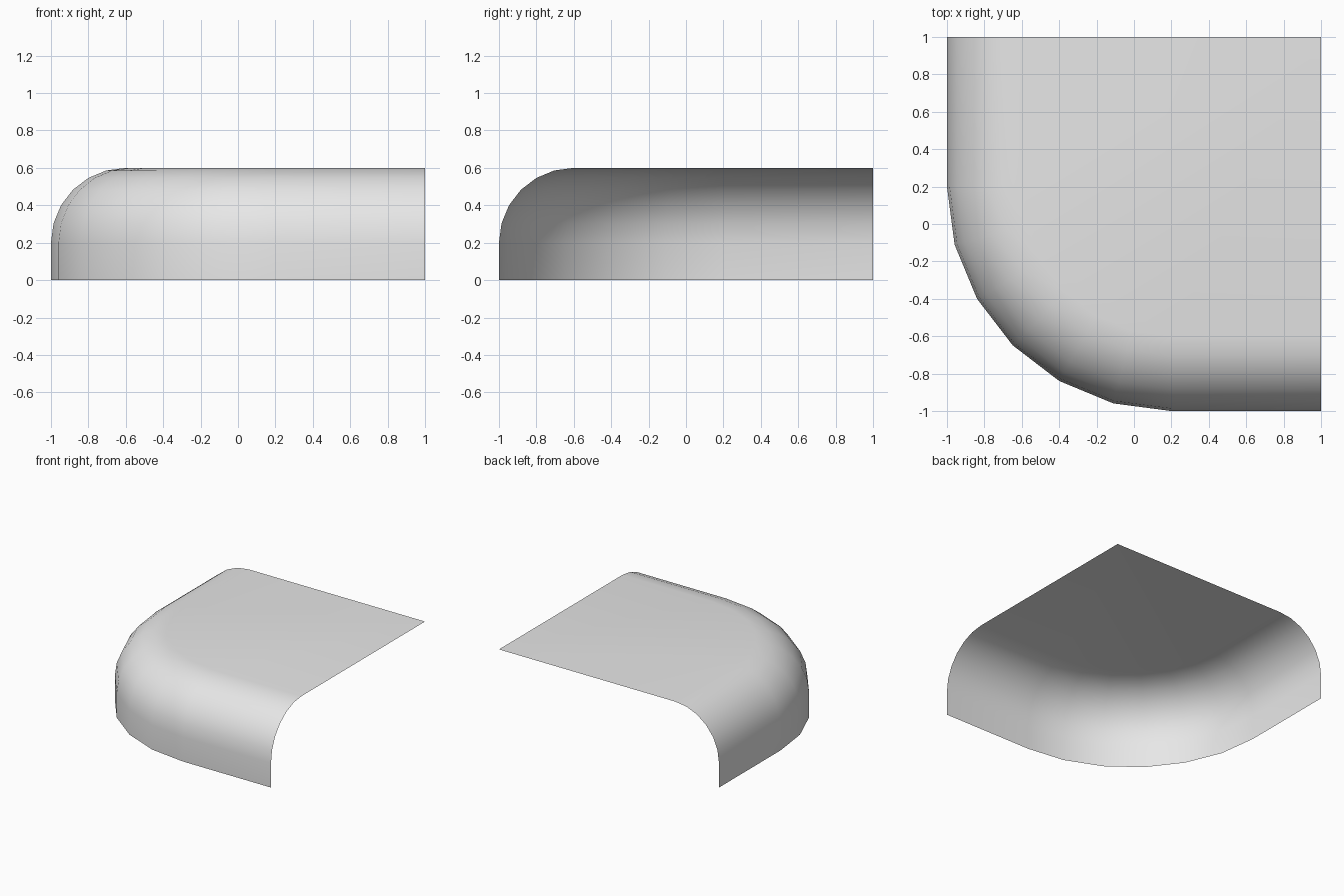
import bpy, bmesh, math

cube = bpy.data.objects.get("Cube")
if cube:
    bpy.data.objects.remove(cube, do_unlink=True)

HEIGHT, BEVEL = 0.6, 0.4      # shell height and rounded shoulder radius
CENTRE, RADIUS = 0.2, 1.2     # rounded corner in plan
STEPS = 6

grey = bpy.data.materials.new("light grey")
grey.use_nodes = True
colour = (0.8, 0.8, 0.8, 1)
grey.diffuse_color = colour
grey.node_tree.nodes["Principled BSDF"].inputs["Base Color"].default_value = colour

# Shoulder profile: inward offset and height
profile = [(0, 0)]
for i in range(STEPS + 1):
    a = math.pi / 2 * i / STEPS
    profile.append((BEVEL * (1 - math.cos(a)), HEIGHT - BEVEL + BEVEL * math.sin(a)))


def plan_row(offset):
    """Left wall, rounded corner and front wall at one inward offset."""
    r = RADIUS - offset
    row = [(CENTRE - r, 1)]
    for i in range(STEPS + 1):
        a = math.pi + math.pi / 2 * i / STEPS
        row.append((CENTRE + r * math.cos(a), CENTRE + r * math.sin(a)))
    return row + [(1, CENTRE - r)]


# Curved wall, swept around the corner
bm = bmesh.new()
rows = [[bm.verts.new((x, y, z)) for x, y in plan_row(d)] for d, z in profile]
for low, high in zip(rows, rows[1:]):
    for i in range(len(low) - 1):
        bm.faces.new((low[i], low[i + 1], high[i + 1], high[i]))

# Flat top
bm.faces.new(rows[-1] + [bm.verts.new((1, 1, HEIGHT))])

mesh = bpy.data.meshes.new("rounded_corner_shell")
bm.to_mesh(mesh)
bm.free()
mesh.materials.append(grey)
shell = bpy.data.objects.new("rounded_corner_shell", mesh)
bpy.context.collection.objects.link(shell)
bpy.context.view_layer.objects.active = shell
shell.select_set(True)
bpy.ops.object.shade_smooth_by_angle(angle=math.radians(40))
